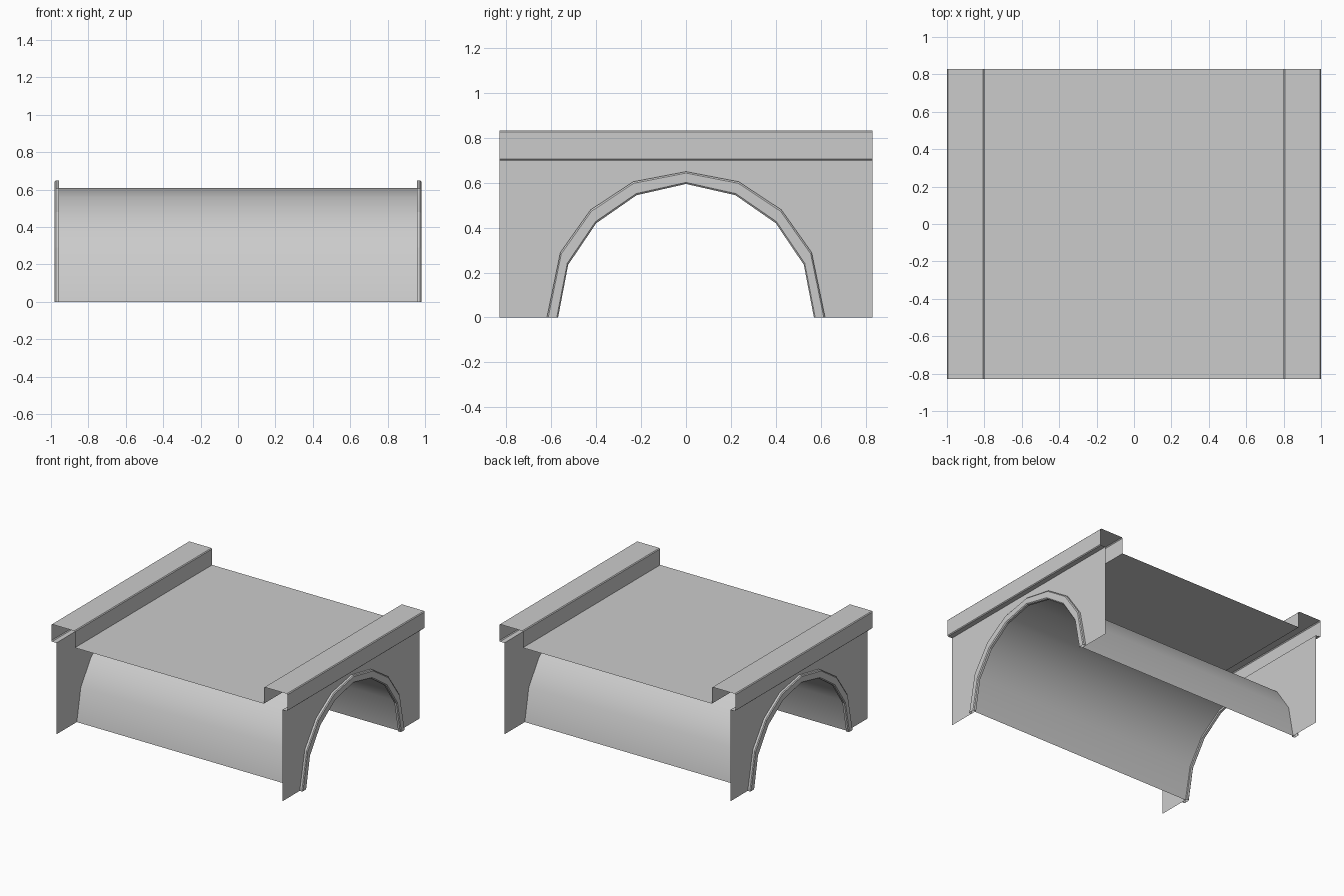
import bpy, math

if "Cube" in bpy.data.objects:
    bpy.data.objects.remove(bpy.data.objects["Cube"])

HALF_Y = 0.83      # half length of the road
WALL_X = 0.957     # plane of the side walls
ROAD_Z = 0.705


def make(name, verts, faces, mirror=False, smooth=None):
    mesh = bpy.data.meshes.new(name)
    mesh.from_pydata(verts, [], faces)
    mesh.update()
    ob = bpy.data.objects.new(name, mesh)
    bpy.context.collection.objects.link(ob)
    if mirror:
        ob.modifiers.new("Mirror", 'MIRROR').use_axis = (True, False, False)
    if smooth:
        bpy.ops.object.select_all(action='DESELECT')
        ob.select_set(True)
        bpy.context.view_layer.objects.active = ob
        bpy.ops.object.shade_smooth_by_angle(angle=math.radians(smooth))
    return ob


def loft(name, rows, **options):
    """Skin quads between successive rows of points."""
    n = len(rows[0])
    verts = [p for row in rows for p in row]
    faces = [(r * n + i, r * n + i + 1, (r + 1) * n + i + 1, (r + 1) * n + i)
             for r in range(len(rows) - 1) for i in range(n - 1)]
    return make(name, verts, faces, **options)


def arch(half):
    """Complete a half arch (y, z) from springing to crown."""
    return half + [(-y, z) for y, z in half[-2::-1]]


def blend(a, b, t):
    return [(p[0] + (q[0] - p[0]) * t, p[1] + (q[1] - p[1]) * t) for p, q in zip(a, b)]


def at_x(x, profile):
    return [(x, y, z) for y, z in profile]


outer = arch([(0.62, 0), (0.56, 0.29), (0.425, 0.48), (0.235, 0.605), (0, 0.65)])
inner = arch([(0.57, 0), (0.525, 0.235), (0.40, 0.42), (0.22, 0.545), (0, 0.595)])
vault = blend(inner, outer, 0.25)

# Barrel vault under the road
loft("arch_vault", [at_x(-WALL_X, vault), at_x(WALL_X, vault)], smooth=60)

# Side walls with the arch cut out
wall = [(HALF_Y, 0), (HALF_Y, 0.70), (-HALF_Y, 0.70), (-HALF_Y, 0)] + vault[::-1]
make("side_wall", at_x(WALL_X, wall), [tuple(range(len(wall)))], mirror=True)

# Raised arch rims with slightly chamfered front edges
loft("arch_rim", [
    at_x(WALL_X, outer),
    at_x(0.974, outer),
    at_x(0.98, blend(outer, inner, 0.12)),
    at_x(0.98, blend(outer, inner, 0.88)),
    at_x(0.974, inner),
    at_x(WALL_X, inner),
    at_x(WALL_X, vault),
], mirror=True)

# Hollow parapets, open underneath and at the ends
section = [(WALL_X, 0.70), (0.994, 0.70), (1.0, 0.706), (1.0, 0.827), (0.994, 0.833),
           (0.806, 0.833), (0.80, 0.827), (0.80, ROAD_Z)]
loft("parapet", [[(x, y, z) for x, z in section] for y in (-HALF_Y, HALF_Y)], mirror=True)

# Flat road surface
loft("road_deck", [[(x, y, ROAD_Z) for x in (-0.80, 0.80)] for y in (-HALF_Y, HALF_Y)])
